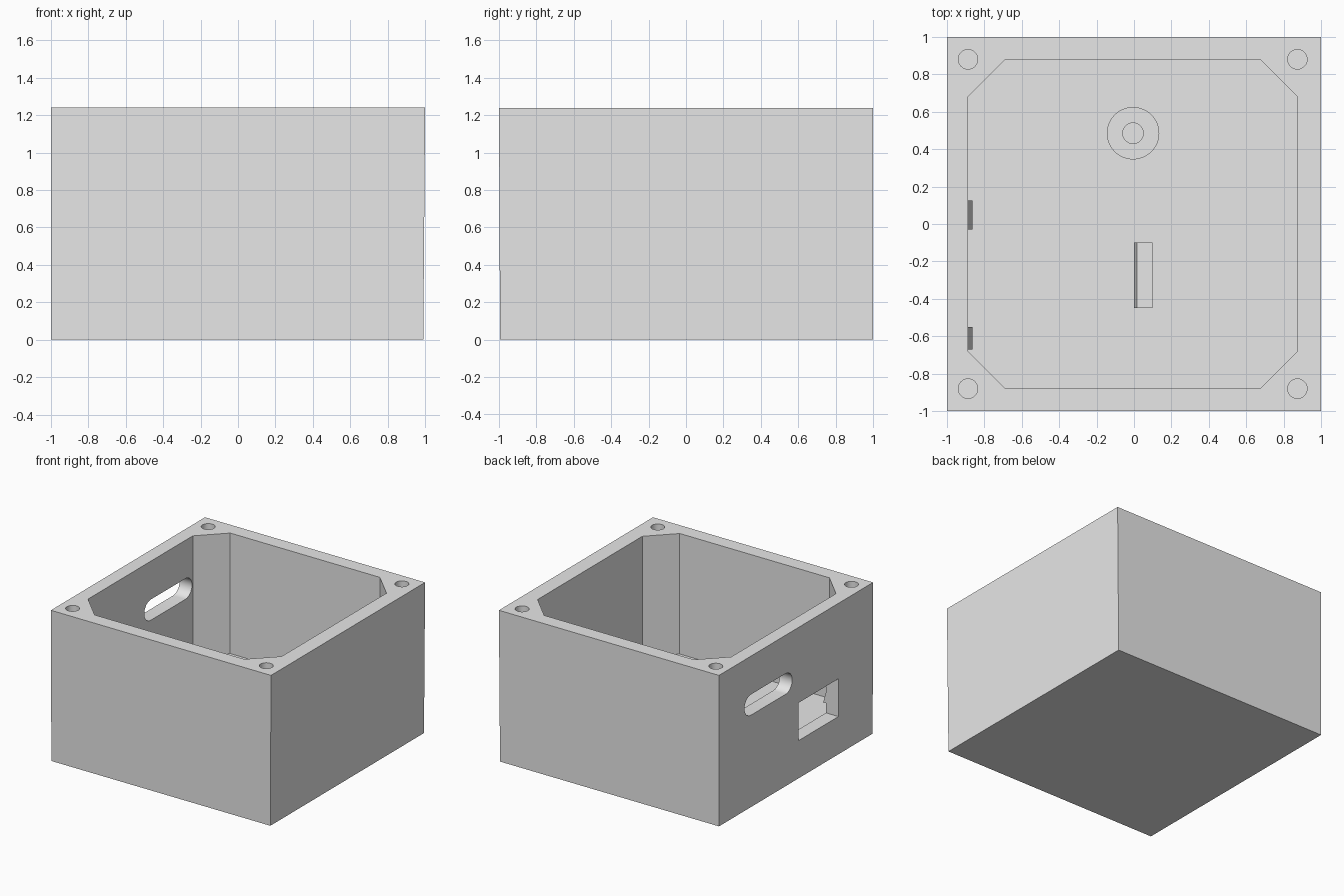
import bpy, bmesh
from math import cos, sin, pi
from mathutils import Matrix, Vector

old = bpy.data.objects.get("Cube")
if old:
    bpy.data.objects.remove(old, do_unlink=True)

grey = bpy.data.materials.new("light_grey")
grey.use_nodes = True
colour = (0.8, 0.8, 0.8, 1)
grey.diffuse_color = colour
grey.node_tree.nodes["Principled BSDF"].inputs["Base Color"].default_value = colour

UP = Matrix.Identity(3)
# Profile axes turned so that (u, v, w) becomes (y, z, x) or (x, z, -y)
ALONG_X = Matrix(((0, 0, 1), (1, 0, 0), (0, 1, 0)))
ALONG_Y = Matrix(((1, 0, 0), (0, 0, -1), (0, 1, 0)))


def prism(name, profile, start, end, axes=UP):
    """Extrude a flat profile between two distances along an axis."""
    bm = bmesh.new()
    rings = [[bm.verts.new(axes @ Vector((u, v, w))) for u, v in profile]
             for w in (start, end)]
    bm.faces.new(rings[0])
    bm.faces.new(rings[1])
    n = len(profile)
    for i in range(n):
        j = (i + 1) % n
        bm.faces.new((rings[0][i], rings[0][j], rings[1][j], rings[1][i]))
    bmesh.ops.recalc_face_normals(bm, faces=bm.faces)
    mesh = bpy.data.meshes.new(name)
    bm.to_mesh(mesh)
    bm.free()
    mesh.materials.append(grey)
    obj = bpy.data.objects.new(name, mesh)
    bpy.context.collection.objects.link(obj)
    return obj


def rect(u0, u1, v0, v1):
    return [(u0, v0), (u1, v0), (u1, v1), (u0, v1)]


def circle(u, v, r, n=48):
    return [(u + r * cos(2 * pi * i / n), v + r * sin(2 * pi * i / n)) for i in range(n)]


def stadium(u0, u1, v, r, n=16):
    right = [(u1 - r + r * sin(pi * i / n), v - r * cos(pi * i / n)) for i in range(n + 1)]
    left = [(u0 + r - r * sin(pi * i / n), v + r * cos(pi * i / n)) for i in range(n + 1)]
    return right + left


def cut(target, cutter):
    cutter.hide_render = True
    mod = target.modifiers.new("cut", "BOOLEAN")
    mod.operation = "DIFFERENCE"
    mod.solver = "EXACT"
    mod.object = cutter
    bpy.context.view_layer.objects.active = target
    bpy.ops.object.modifier_apply(modifier=mod.name)
    bpy.data.objects.remove(cutter, do_unlink=True)


def smooth(obj):
    bpy.ops.object.select_all(action="DESELECT")
    obj.select_set(True)
    bpy.context.view_layer.objects.active = obj
    bpy.ops.object.shade_smooth_by_angle(angle=0.5)


HEIGHT, FLOOR = 1.24, 0.25

# Enclosure body, drawn in very slightly at the foot
body = prism("enclosure_body", rect(-1, 1, -1, 1), 0, HEIGHT)
for vert in body.data.vertices:
    if vert.co.z < 0.1:
        vert.co.x = min(vert.co.x, 0.99)
        vert.co.y = max(vert.co.y, -0.994)

# Chamfered cavity
cx, half, flat = -0.007, 0.88, 0.68
cavity = [(cx + su * u, sv * v) for su, sv, u, v in (
    (1, 1, half, flat), (1, 1, flat, half), (-1, 1, flat, half), (-1, 1, half, flat),
    (-1, -1, half, flat), (-1, -1, flat, half), (1, -1, flat, half), (1, -1, half, flat))]
cut(body, prism("cavity_cutter", cavity, FLOOR, HEIGHT + 0.2))

# Lid screw holes
for sx in (-1, 1):
    for sy in (-1, 1):
        hole = circle(cx + sx * half, sy * half, 0.052)
        cut(body, prism("screw_hole_cutter", hole, HEIGHT - 0.45, HEIGHT + 0.1))

# Port openings in the side wall
cut(body, prism("slot_cutter", stadium(0.05, 0.67, 0.84, 0.085), -1.1, -0.75, ALONG_X))
cut(body, prism("socket_cutter", rect(-0.55, -0.03, 0.31, 0.62), -1.1, -0.75, ALONG_X))
smooth(body)

# Standoff with a screw hole
standoff = prism("standoff", circle(-0.005, 0.485, 0.14), FLOOR - 0.02, 0.4)
cut(standoff, prism("standoff_hole_cutter", circle(-0.005, 0.485, 0.055), FLOOR, 0.5))
smooth(standoff)

# Snap wedges beside the socket opening
wedge = [(-0.9, 0.39), (-0.862, 0.39), (-0.887, 0.48), (-0.9, 0.48)]
for name, y0, y1 in (("rear_snap_wedge", -0.03, 0.125), ("front_snap_wedge", -0.67, -0.55)):
    prism(name, wedge, -y1, -y0, ALONG_Y)

# Retaining post with a hooked tip
post = [(0.015, FLOOR - 0.02), (0.1, FLOOR - 0.02), (0.1, 0.48), (0.015, 0.48),
        (0, 0.39), (0.015, 0.39)]
prism("retaining_post", post, 0.1, 0.45, ALONG_Y)
